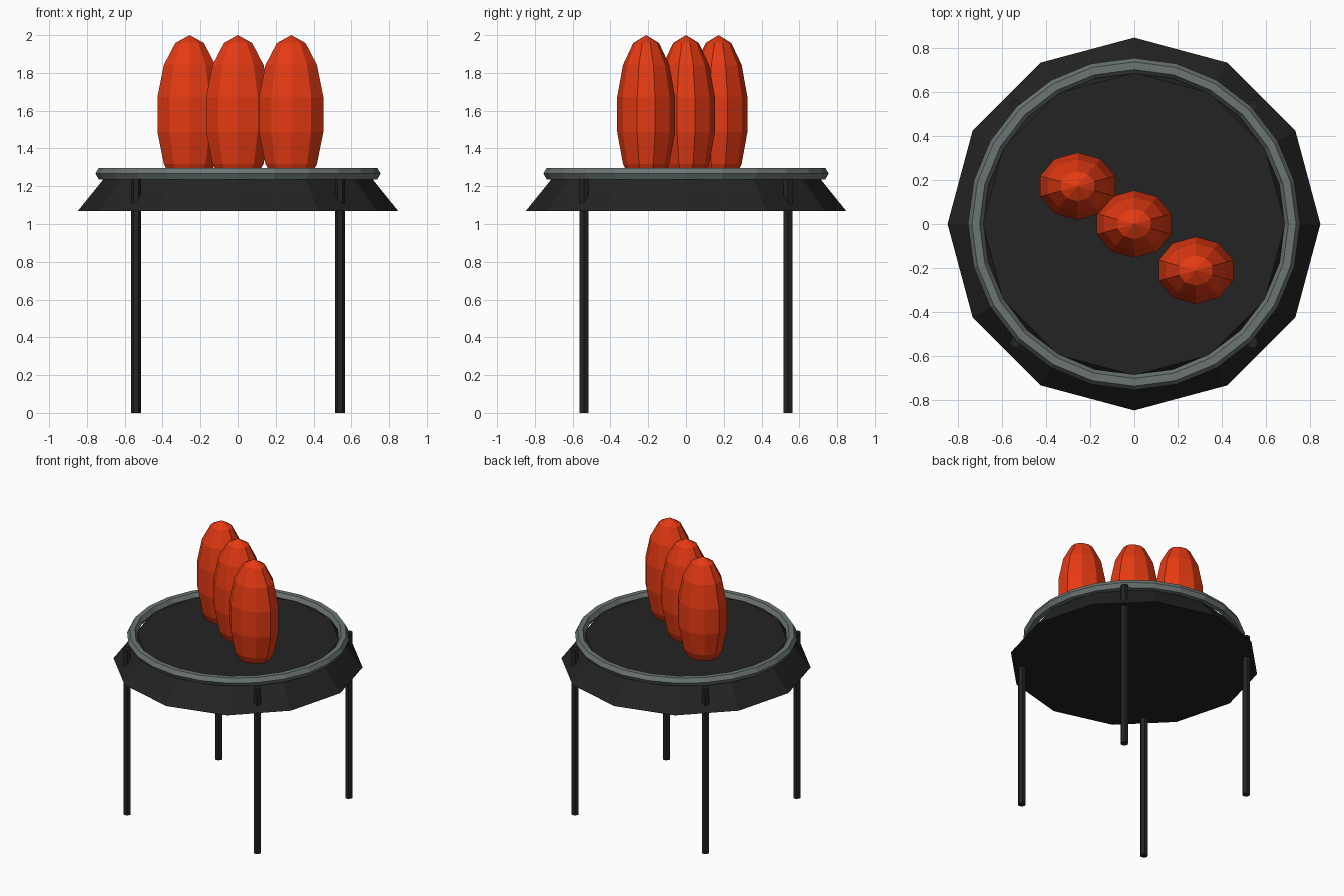
import bpy
import math

if "Cube" in bpy.data.objects:
    bpy.data.objects.remove(bpy.data.objects["Cube"])


def material(name, rgb):
    m = bpy.data.materials.new(name)
    m.diffuse_color = (*rgb, 1.0)
    m.use_nodes = True
    m.node_tree.nodes["Principled BSDF"].inputs["Base Color"].default_value = m.diffuse_color
    return m


black = material("charcoal black", (0.017, 0.017, 0.017))
grey = material("steel grey", (0.15, 0.18, 0.175))
orange = material("flame orange", (0.78, 0.042, 0.006))


def finish(name, mat):
    ob = bpy.context.object
    ob.name = name
    ob.data.materials.append(mat)
    return ob


# Tapered twelve-sided fire bowl, wide at the bottom
bpy.ops.mesh.primitive_cone_add(vertices=12, radius1=0.848, radius2=0.688, depth=0.198,
                                location=(0, 0, 1.168))
finish("bowl", black)

# Rim ring with hexagonal section
bpy.ops.mesh.primitive_torus_add(major_segments=24, minor_segments=6, major_radius=0.72,
                                 minor_radius=0.035, location=(0, 0, 1.267))
finish("rim", grey)

# Four thin hexagonal legs, poking out through the bowl's slope
for sx, side in ((-1, "left"), (1, "right")):
    for sy, end in ((-1, "front"), (1, "back")):
        bpy.ops.mesh.primitive_cylinder_add(vertices=6, radius=0.027, depth=1.237,
                                            location=(sx * 0.54, sy * 0.54, 0.6185),
                                            rotation=(0, 0, math.pi / 2))
        finish(f"{end}_{side}_leg", black)

# Three stretched spheres as flames, sunk into the bowl
for i, (x, y) in enumerate(((-0.257, 0.172), (0, 0), (0.282, -0.211))):
    bpy.ops.mesh.primitive_uv_sphere_add(segments=10, ring_count=7, radius=1,
                                         location=(x, y, 1.58))
    flame = finish(f"flame_{i + 1}", orange)
    flame.scale = (0.183, 0.157, 0.42)
